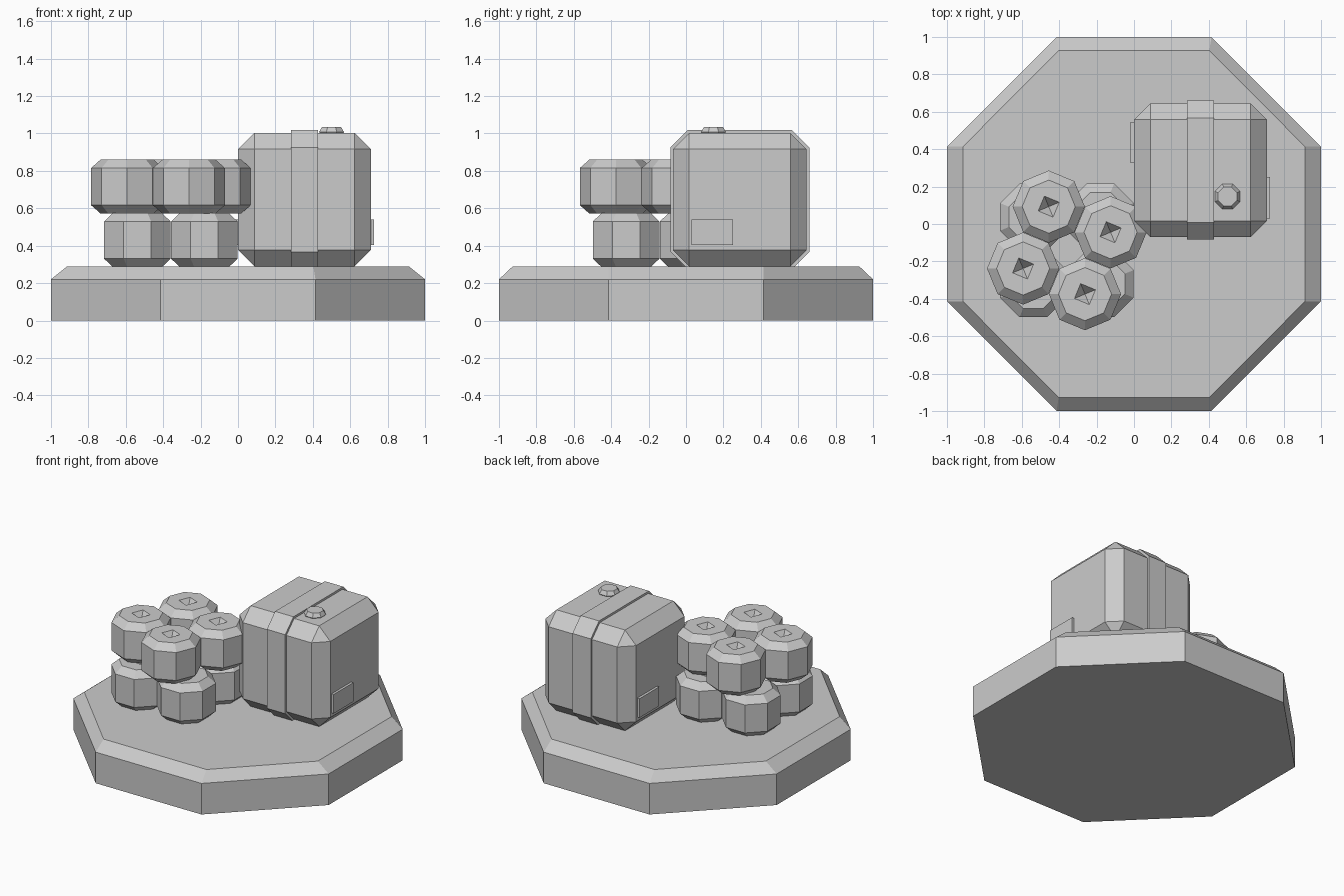
import bpy, bmesh, math
from mathutils import Matrix, Vector

if "Cube" in bpy.data.objects:
    bpy.data.objects.remove(bpy.data.objects["Cube"])


def finish(name, bm):
    bmesh.ops.recalc_face_normals(bm, faces=bm.faces)
    mesh = bpy.data.meshes.new(name)
    bm.to_mesh(mesh)
    bm.free()
    obj = bpy.data.objects.new(name, mesh)
    bpy.context.collection.objects.link(obj)
    return obj


def stack(bm, rings, cap_top=True):
    """Skin a list of equal-length point rings, closing the ends."""
    loops = [[bm.verts.new(p) for p in ring] for ring in rings]
    n = len(loops[0])
    for a, b in zip(loops, loops[1:]):
        for i in range(n):
            j = (i + 1) % n
            bm.faces.new((a[i], a[j], b[j], b[i]))
    bm.faces.new(loops[0][::-1])
    if cap_top:
        bm.faces.new(loops[-1])
    return loops


def octagon(r, z, turn=22.5):
    return [(r * math.cos(math.radians(turn + 45 * k)),
             r * math.sin(math.radians(turn + 45 * k)), z) for k in range(8)]


def plate_ring(a, b, c, d, z):
    """Octagon with side corners (a, b) and front/back corners (c, d)."""
    return [(a, b, z), (c, d, z), (-c, d, z), (-a, b, z),
            (-a, -b, z), (-c, -d, z), (c, -d, z), (a, -b, z)]


def box(name, lo, hi, bevel=0.0, along_x=False):
    lo, hi = Vector(lo), Vector(hi)
    bm = bmesh.new()
    bmesh.ops.create_cube(bm, size=1, matrix=Matrix.Translation((lo + hi) / 2)
                          @ Matrix.Diagonal((*(hi - lo), 1)))
    if bevel:
        edges = [e for e in bm.edges if not along_x
                 or abs(e.verts[0].co.x - e.verts[1].co.x) > 0.01]
        bmesh.ops.bevel(bm, geom=edges, offset=bevel, segments=1, affect='EDGES')
    return finish(name, bm)


# Octagonal base with a chamfered rim
bm = bmesh.new()
stack(bm, [plate_ring(1, 0.414, 0.414, 1, 0),
           plate_ring(1, 0.414, 0.414, 1, 0.22),
           plate_ring(0.915, 0.413, 0.403, 0.928, 0.288)])
finish("base", bm)

# Chamfered container with a strap around it
box("container", (0, -0.07, 0.29), (0.711, 0.645, 1.003), 0.087)
box("strap", (0.284, -0.083, 0.275), (0.428, 0.659, 1.018), 0.092, along_x=True)

# Side plates on opposite faces
box("right_plate", (0.69, 0.03, 0.405), (0.728, 0.25, 0.54))
box("left_plate", (-0.018, 0.325, 0.405), (0.02, 0.545, 0.54))

# Filler cap on the container
bm = bmesh.new()
stack(bm, [octagon(0.058, 0.99), octagon(0.072, 1.008), octagon(0.055, 1.035)])
cap = finish("filler_cap", bm)
cap.location = (0.5, 0.147, 0)


# Chamfered drum with a square pyramid dent in its top
def drum_mesh():
    h, s, r = 0.288, 0.043, 0.193
    square = [(s, 0), (s, s), (0, s), (-s, s), (-s, 0), (-s, -s), (0, -s), (s, -s)]
    bm = bmesh.new()
    loops = stack(bm, [octagon(0.142, 0), octagon(r, 0.045), octagon(r, h - 0.045),
                       octagon(0.142, h), [(x, y, h) for x, y in square]], False)
    tip = bm.verts.new((0, 0, h - 0.06))
    top = loops[-1]
    for i in range(8):
        bm.faces.new((top[i], top[(i + 1) % 8], tip))
    return finish("drum", bm)


# Two layers of four drums, the upper layer turned
first = drum_mesh()
for layer, z, angle in (("lower", 0.286, 0.0), ("upper", 0.572, -22.5)):
    turn = Matrix.Rotation(math.radians(angle), 4, 'Z')
    for i, (sx, sy) in enumerate(((-1, -1), (1, -1), (1, 1), (-1, 1))):
        drum = bpy.data.objects.new(f"{layer}_drum_{i + 1}", first.data)
        bpy.context.collection.objects.link(drum)
        drum.matrix_world = (Matrix.Translation((-0.359, -0.141, z)) @ turn
                             @ Matrix.Translation((sx * 0.179, sy * 0.179, 0)))
bpy.data.objects.remove(first)
